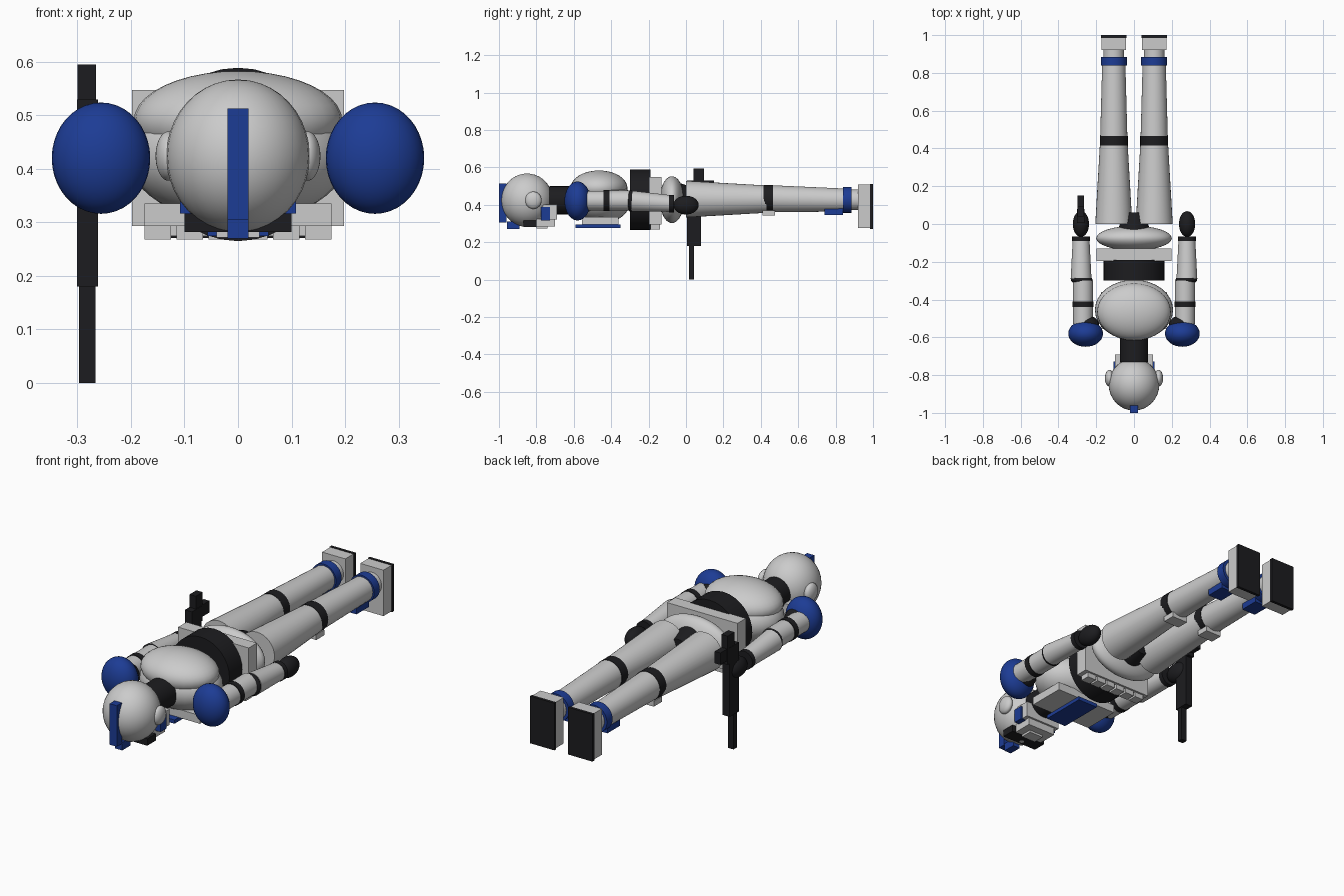
import bpy
from math import radians, atan2, hypot

def mat(name, c):
    m = bpy.data.materials.new(name)
    m.diffuse_color = (*c, 1)
    return m

BLUE = mat("blue", (0.012, 0.045, 0.30))
BLACK = mat("black", (0.012, 0.012, 0.014))

def finish(name, m, smooth=True):
    o = bpy.context.object
    o.name = name
    bpy.ops.object.transform_apply(location=False, rotation=True, scale=True)
    if m:
        o.data.materials.append(m)
    if smooth:
        bpy.ops.object.shade_smooth_by_angle(angle=radians(35))
    return o

# box from min/max limits
def box(name, x, y, z, m=None):
    bpy.ops.mesh.primitive_cube_add(size=1, location=[(a + b) / 2 for a, b in (x, y, z)])
    bpy.context.object.scale = [b - a for a, b in (x, y, z)]
    return finish(name, m, False)

def ball(name, loc, r, m=None):
    bpy.ops.mesh.primitive_uv_sphere_add(segments=32, ring_count=20, radius=1, location=loc)
    bpy.context.object.scale = r
    return finish(name, m)

# tapered tube running along y, from y0 to y1
def tube(name, x, z, y0, y1, r0, r1, m=None, z1=None):
    z1 = z if z1 is None else z1
    bpy.ops.mesh.primitive_cone_add(vertices=32, radius1=r0, radius2=r1, depth=hypot(y1 - y0, z1 - z),
                                    location=(x, (y0 + y1) / 2, (z + z1) / 2),
                                    rotation=(-radians(90) + atan2(z1 - z, y1 - y0), 0, 0))
    return finish(name, m)

# head and helmet
ball("helmet", (0, -0.85, 0.424), (0.134, 0.138, 0.143))
box("helmet_crest", (-0.02, 0.02), (-1.0, -0.96), (0.305, 0.513), BLUE)
box("brow_crest", (-0.02, 0.02), (-0.957, -0.89), (0.27, 0.31), BLUE)
box("visor", (-0.1, 0.1), (-0.87, -0.80), (0.282, 0.317), BLACK)
box("jaw", (-0.1, 0.1), (-0.77, -0.69), (0.32, 0.40))
box("chin", (-0.08, 0.08), (-0.80, -0.70), (0.283, 0.325))
box("mouthpiece", (-0.04, 0.04), (-0.80, -0.74), (0.272, 0.30))
tube("neck", 0, 0.424, -0.73, -0.58, 0.075, 0.075, BLACK)

# torso
ball("chest", (0, -0.455, 0.425), (0.207, 0.16, 0.125))
ball("back_plate", (0, -0.465, 0.49), (0.195, 0.152, 0.093))
box("chest_plate", (-0.175, 0.175), (-0.555, -0.36), (0.293, 0.335))
box("chest_stripe", (-0.057, 0.057), (-0.59, -0.35), (0.275, 0.294), BLUE)
tube("abdomen", 0, 0.427, -0.30, -0.19, 0.162, 0.162, BLACK)
box("belt", (-0.198, 0.198), (-0.197, -0.13), (0.293, 0.547))
for i in range(6):
    x = -0.15 + i * 0.06
    box("belt_pouch", (x - 0.025, x + 0.025), (-0.19, -0.14), (0.268, 0.30))
ball("pelvis", (0, -0.075, 0.427), (0.2, 0.065, 0.125))
tube("groin_guard", 0, 0.43, -0.03, 0.06, 0.085, 0.055, BLACK)

for s in (-1, 1):
    side = "left_" if s > 0 else "right_"

    def span(a, b):
        return tuple(sorted((s * a, s * b)))

    # helmet sides
    ball(side + "ear", (s * 0.13, -0.816, 0.424), (0.024, 0.044, 0.046))
    box(side + "cheek", span(0.08, 0.108), (-0.775, -0.727), (0.317, 0.387), BLUE)

    # arm
    ball(side + "shoulder_pad", (s * 0.256, -0.58, 0.42), (0.092, 0.07, 0.104), BLUE)
    ball(side + "shoulder_joint", (s * 0.245, -0.535, 0.42), (0.06, 0.05, 0.06), BLACK)
    tube(side + "upper_arm", s * 0.27, 0.422, -0.53, -0.30, 0.052, 0.054)
    tube(side + "arm_band", s * 0.27, 0.422, -0.44, -0.41, 0.056, 0.056, BLACK)
    ball(side + "elbow", (s * 0.277, -0.295, 0.42), (0.057, 0.025, 0.057), BLACK)
    tube(side + "forearm", s * 0.28, 0.42, -0.29, -0.075, 0.055, 0.044, None, 0.406)
    tube(side + "wrist", s * 0.28, 0.406, -0.09, -0.065, 0.047, 0.047, BLACK)
    ball(side + "hand", (s * 0.281, 0.0, 0.398), (0.043, 0.068, 0.05), BLACK)

    # leg
    x = s * 0.107
    tube(side + "thigh", x, 0.43, 0.0, 0.43, 0.098, 0.073)
    tube(side + "knee", x, 0.432, 0.415, 0.465, 0.074, 0.074, BLACK)
    box(side + "knee_pad", (x - 0.045, x + 0.045), (0.41, 0.475), (0.343, 0.37))
    tube(side + "shin", x, 0.432, 0.46, 0.86, 0.072, 0.061, None, 0.425)
    box(side + "shin_plate", (x - 0.04, x + 0.04), (0.74, 0.84), (0.346, 0.385), BLUE)
    tube(side + "ankle_band", x, 0.426, 0.84, 0.885, 0.069, 0.069, BLUE)
    tube(side + "ankle", x, 0.426, 0.87, 0.93, 0.055, 0.055)
    box(side + "boot", (x - 0.065, x + 0.065), (0.92, 0.988), (0.275, 0.508))
    box(side + "sole", (x - 0.068, x + 0.068), (0.985, 1.0), (0.271, 0.51), BLACK)

# rifle held in the right hand
box("rifle_body", (-0.301, -0.262), (0.005, 0.08), (0.18, 0.53), BLACK)
box("rifle_barrel", (-0.297, -0.266), (0.015, 0.043), (0.0, 0.20), BLACK)
box("rifle_stock", (-0.3, -0.265), (0.04, 0.095), (0.45, 0.595), BLACK)
box("rifle_scope", (-0.298, -0.266), (0.075, 0.15), (0.47, 0.53), BLACK)
